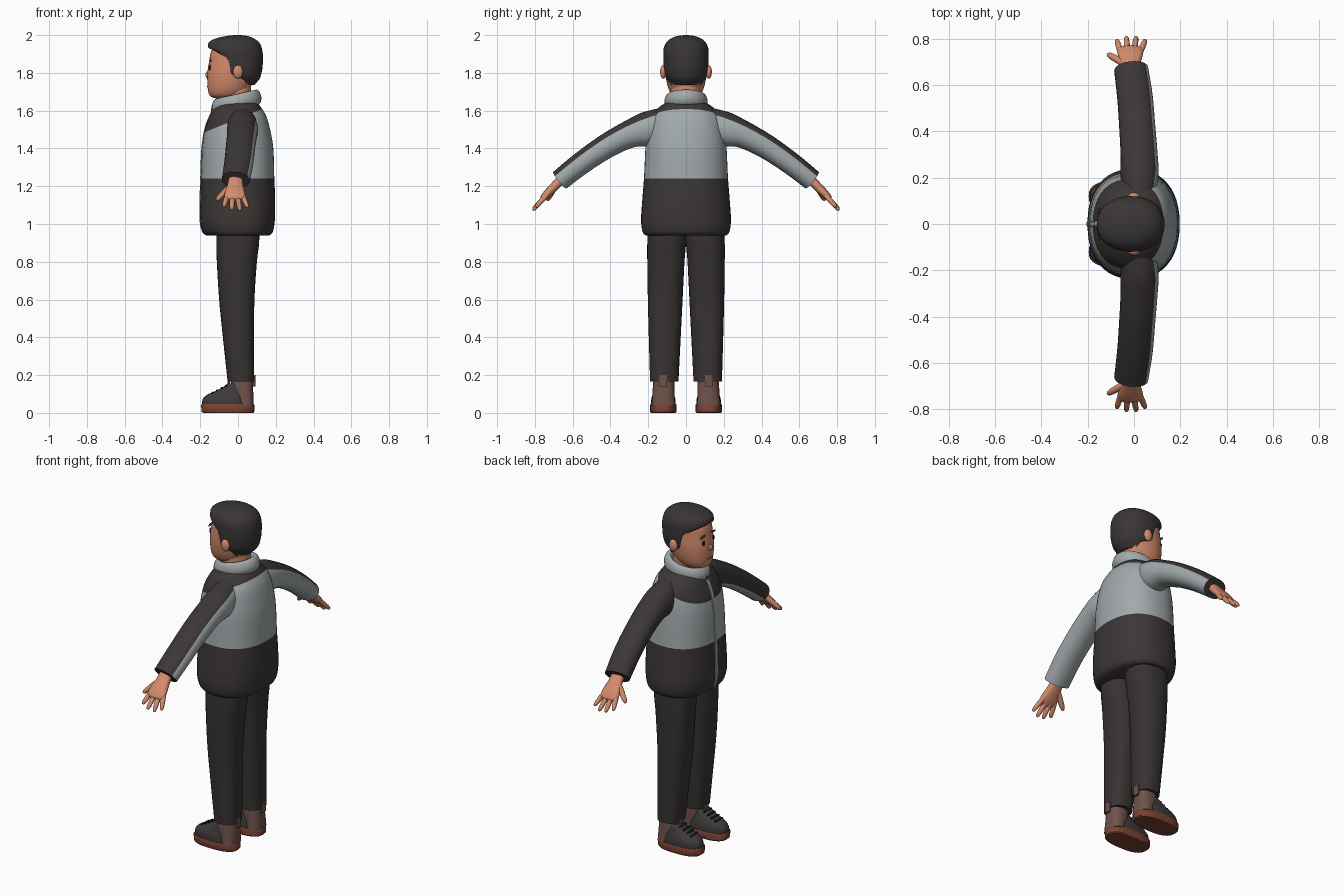
import bpy, bmesh, math
from mathutils import Vector

if "Cube" in bpy.data.objects:
    bpy.data.objects.remove(bpy.data.objects["Cube"])


def material(name, *rgb):
    m = bpy.data.materials.new(name)
    m.use_nodes = True
    m.diffuse_color = (*rgb, 1)
    m.node_tree.nodes["Principled BSDF"].inputs["Base Color"].default_value = (*rgb, 1)
    return m


CHARCOAL = material("charcoal fabric", .046, .038, .038)
GREY = material("light grey fabric", .36, .40, .41)
SKIN = material("skin", .66, .26, .15)
HAIR = material("dark hair", .042, .036, .037)
PANTS = material("trouser cloth", .038, .032, .032)
BROWN = material("brown leather", .16, .085, .07)
SOLE = material("red brown rubber", .19, .055, .034)
BOOT = material("dark boot leather", .045, .042, .042)
BLACK = material("black", .01, .01, .01)
parts = []


def finish(name, bm, *mats):
    bmesh.ops.recalc_face_normals(bm, faces=bm.faces)
    me = bpy.data.meshes.new(name)
    bm.to_mesh(me)
    bm.free()
    for m in mats:
        me.materials.append(m)
    ob = bpy.data.objects.new(name, me)
    bpy.context.collection.objects.link(ob)
    parts.append(ob)
    return ob


def refine(rows, k=4):
    """Smooth (Catmull-Rom) resampling of a list of number tuples."""
    out, last = [], len(rows) - 1
    for i in range(last):
        p = [rows[max(0, min(last, i + d))] for d in (-1, 0, 1, 2)]
        for t in (s / k for s in range(k)):
            out.append([.5 * (2*b + (c-a)*t + (2*a-5*b+4*c-d)*t*t + (3*b-a-3*c+d)*t**3)
                        for a, b, c, d in zip(*p)])
    return out + [list(rows[-1])]


def loft(rings, n=32, power=2, start=0, pick=None, clip=None):
    """Skin a bmesh over rings of (centre, U half axis, V half axis)."""
    bm, grid = bmesh.new(), []
    se = lambda v: math.copysign(abs(v) ** (2 / power), v)
    for i, (c, u, v) in enumerate(rings):
        row = []
        for j in range(n):
            a = start + math.tau * j / n
            p = c + u * se(math.cos(a)) + v * se(math.sin(a))
            if clip:
                p.x = max(p.x, clip[i])
            row.append(bm.verts.new(p))
        grid.append(row)
    for i in range(len(grid) - 1):
        for j in range(n):
            k = (j + 1) % n
            f = bm.faces.new((grid[i][j], grid[i][k], grid[i+1][k], grid[i+1][j]))
            if pick:
                f.material_index = pick(j)
    bm.faces.new(grid[0])
    bm.faces.new(grid[-1])
    return bm


def level(z, x0, x1, y0, y1, tilt=0):
    """Horizontal ring spanning x0..x1 and y0..y1."""
    return (Vector(((x0 + x1) / 2, (y0 + y1) / 2, z)),
            Vector(((x1 - x0) / 2, 0, tilt)), Vector((0, (y1 - y0) / 2, 0)))


def along(rows):
    """Rings across a path; rows are x, y, z, half width, half thickness."""
    pts, rings = [Vector(r[:3]) for r in rows], []
    for i, r in enumerate(rows):
        t = (pts[min(i + 1, len(pts) - 1)] - pts[max(i - 1, 0)]).normalized()
        u = (Vector((1, 0, 0)) - t * t.x).normalized()
        v = t.cross(u)
        if v.z < 0:
            v = -v
        rings.append((pts[i], u * r[3], v * r[4]))
    return rings


def finger(name, a, b, r, mat, side=1):
    """Tapered tube with a rounded tip."""
    a, b = (Vector((p[0], p[1] * side, p[2])) for p in (a, b))
    steps = ((0, 1), (.4, 1.02), (.75, .9), (.92, .7), (.98, .4), (1, .1))
    rows = [(*a.lerp(b, t), r * s, r * s) for t, s in steps]
    finish(name, loft(along(rows), 10), mat)


def ball(name, pos, size, mat, rot=0):
    bm = bmesh.new()
    bmesh.ops.create_uvsphere(bm, u_segments=16, v_segments=10, radius=1)
    ob = finish(name, bm, mat)
    ob.location, ob.scale, ob.rotation_euler = pos, size, (rot, 0, 0)


# Jacket body: charcoal hem and yoke, grey chest
body = [(.94, -.165, .165, .215), (.96, -.187, .185, .23), (1.02, -.2, .195, .238),
        (1.12, -.2, .197, .232), (1.25, -.196, .192, .222), (1.4, -.19, .187, .215),
        (1.5, -.175, .17, .205), (1.57, -.15, .15, .185), (1.62, -.12, .12, .14),
        (1.645, -.09, .1, .1)]
body = refine(body)
bm = loft([level(z, a, b, -h, h) for z, a, b, h in body], 48, 2.3)
YOKE = Vector((-.4, 0, 1))
cuts = ((Vector((0, 0, 1.24)), Vector((0, 0, 1))), (Vector((-.18, 0, 1.485)), YOKE))
for co, no in cuts:
    bmesh.ops.bisect_plane(bm, geom=bm.verts[:] + bm.edges[:] + bm.faces[:],
                           plane_co=co, plane_no=no)
for f in bm.faces:
    c = f.calc_center_median()
    above = [(c - co).dot(no) > 0 for co, no in cuts]
    f.material_index = 1 if above[0] and not above[1] else 0
finish("jacket_body", bm, CHARCOAL, GREY)

# Zip strip down the front
zipper = [(a, 0, z, .004, .011) for z, a, b, h in body if z < 1.63]
finish("jacket_zip", loft([(Vector(r[:3]), Vector((.004, 0, 0)), Vector((0, .011, 0)))
                           for r in zipper], 8, 4), GREY)
ball("zip_pull", (-.135, 0, 1.6), (.008, .007, .02), BLACK)

# Rolled collar, higher at the back
collar = [(1.6, .105, .09), (1.615, .125, .108), (1.645, .132, .115), (1.675, .122, .108),
          (1.687, .108, .095), (1.68, .092, .082), (1.64, .085, .075)]
finish("collar", loft([level(z, -.008 - rx, -.008 + rx, -ry, ry, .024)
                       for z, rx, ry in refine(collar, 3)]), GREY)

# Neck and head
finish("neck", loft([level(1.56, -.085, .07, -.075, .075),
                     level(1.76, -.085, .07, -.08, .08)]), SKIN)
head = [(1.663, -.11, -.02, .035), (1.675, -.145, .02, .066), (1.70, -.157, .05, .086),
        (1.74, -.162, .075, .1), (1.80, -.162, .1, .11), (1.86, -.153, .112, .112),
        (1.92, -.14, .11, .108), (1.96, -.1, .09, .08), (1.98, -.05, .05, .04)]
finish("head", loft([level(z, a, b, -h, h) for z, a, b, h in refine(head)], 40, 2.15), SKIN)
ball("nose", (-.16, 0, 1.79), (.013, .014, .018), SKIN)
ball("mouth", (-.16, 0, 1.728), (.004, .024, .004), BROWN)

# Hair cap, each level clipped at the hairline: z, front, back, half width, hairline
hair = [(1.735, -.15, .085, .078, .045), (1.765, -.155, .112, .1, .03),
        (1.79, -.155, .122, .112, -.03), (1.83, -.155, .13, .118, -.042),
        (1.875, -.155, .132, .12, -.055), (1.895, -.155, .132, .12, -.085),
        (1.92, -.158, .128, .12, -.13), (1.937, -.16, .124, .116, -.165),
        (1.96, -.156, .113, .105, -.17), (1.98, -.125, .088, .084, -.17),
        (1.994, -.07, .055, .05, -.17), (2.0, -.02, .015, .01, -.17)]
hair = refine(hair, 3)
finish("hair", loft([level(z, a, b, -h, h) for z, a, b, h, c in hair], 48, 2.15,
                    clip=[r[4] for r in hair]), HAIR)

# Left is -y because the figure looks toward -x
for tag, s in (("left", -1), ("right", 1)):
    # Face details
    ball(tag + "_ear", (0, s * .12, 1.805), (.026, .017, .036), SKIN)
    ball(tag + "_eye", (-.149, s * .045, 1.828), (.006, .012, .015), BLACK)
    ball(tag + "_eyebrow", (-.146, s * .048, 1.866), (.006, .024, .006), HAIR, -s * .15)

    # Sleeve: charcoal over the top and front, grey behind and below
    arm = [(.02, .11, 1.545, .07, .075), (.024, .21, 1.503, .082, .09),
           (.022, .3, 1.475, .08, .073), (.014, .42, 1.413, .078, .065),
           (.004, .55, 1.325, .077, .06), (-.012, .668, 1.232, .074, .056)]
    rings = along([(x, s * y, z, u, v) for x, y, z, u, v in refine(arm)])
    finish(tag + "_sleeve", loft(rings, 32, 2.1, math.radians(35),
                                 lambda j: 0 if j < 16 else 1), CHARCOAL, GREY)

    # Hand
    palm = [(-.012, .64, 1.26, .036, .026), (-.014, .69, 1.205, .042, .024),
            (-.016, .73, 1.165, .054, .022), (-.016, .757, 1.138, .052, .016),
            (-.016, .765, 1.13, .035, .008)]
    rings = along([(x, s * y, z, u, v) for x, y, z, u, v in refine(palm, 3)])
    finish(tag + "_palm", loft(rings, 20, 2.4), SKIN)
    tips = ((-.075, .797, 1.092), (-.033, .811, 1.076), (.01, .811, 1.072), (.05, .797, 1.088))
    for i, tip in enumerate(tips):
        root = (-.055 + i * .026, .735, 1.155)
        finger(f"{tag}_finger_{i + 1}", root, tip, .0135, SKIN, s)
    finger(tag + "_thumb", (-.035, .69, 1.205), (-.115, .735, 1.125), .016, SKIN, s)

    # Trouser leg
    leg = [(1.0, -.112, .112, 0, .2), (.9, -.115, .112, 0, .205), (.8, -.112, .1, .008, .205),
           (.6, -.1, .087, .018, .202), (.4, -.08, .085, .028, .197),
           (.165, -.055, .086, .04, .19)]
    finish(tag + "_trouser_leg", loft([level(z, a, b, s * c, s * d)
                                       for z, a, b, c, d in refine(leg)], 32, 2.4), PANTS)

    # Boot: sole, upper, ankle shaft, tabs and laces
    sole = [(0, -.185, .08, .055, .186), (.006, -.192, .086, .05, .19),
            (.04, -.196, .087, .05, .19), (.046, -.192, .084, .053, .187)]
    finish(tag + "_boot_sole", loft([level(z, a, b, s * c, s * d)
                                     for z, a, b, c, d in sole], 32, 2.6), SOLE)
    upper = [(.04, -.19, .075, .055, .185), (.07, -.188, .07, .056, .184),
             (.095, -.165, .065, .062, .178), (.115, -.12, .06, .068, .172),
             (.14, -.075, .055, .074, .168), (.155, -.055, .05, .08, .16)]
    finish(tag + "_boot_upper", loft([level(z, a, b, s * c, s * d)
                                      for z, a, b, c, d in refine(upper, 3)], 32, 2.3), BOOT)
    shaft = [(.04, .0, .082, .058, .182), (.08, -.015, .082, .06, .178),
             (.13, -.035, .08, .06, .176), (.18, -.035, .08, .062, .172)]
    finish(tag + "_boot_shaft", loft([level(z, a, b, s * c, s * d)
                                      for z, a, b, c, d in refine(shaft, 3)], 32, 2.4), BROWN)
    for end, x in (("back", .086), ("front", -.048)):
        finish(f"{tag}_{end}_boot_tab", loft([level(z, x - .008, x + .006, s * .1, s * .14)
                                              for z in (.14, .2)], 16, 4), BROWN)
    for i in range(4):
        x, z = -.06 - i * .024, .148 - i * .0125
        finger(f"{tag}_lace_{i + 1}", (x, .085, z - .004), (x - .004, .155, z - .004),
               .006, BLACK, s)

# Smooth shading with crisp edges
bpy.ops.object.select_all(action='DESELECT')
for ob in parts:
    ob.select_set(True)
bpy.context.view_layer.objects.active = parts[0]
bpy.ops.object.shade_smooth_by_angle(angle=math.radians(40))
